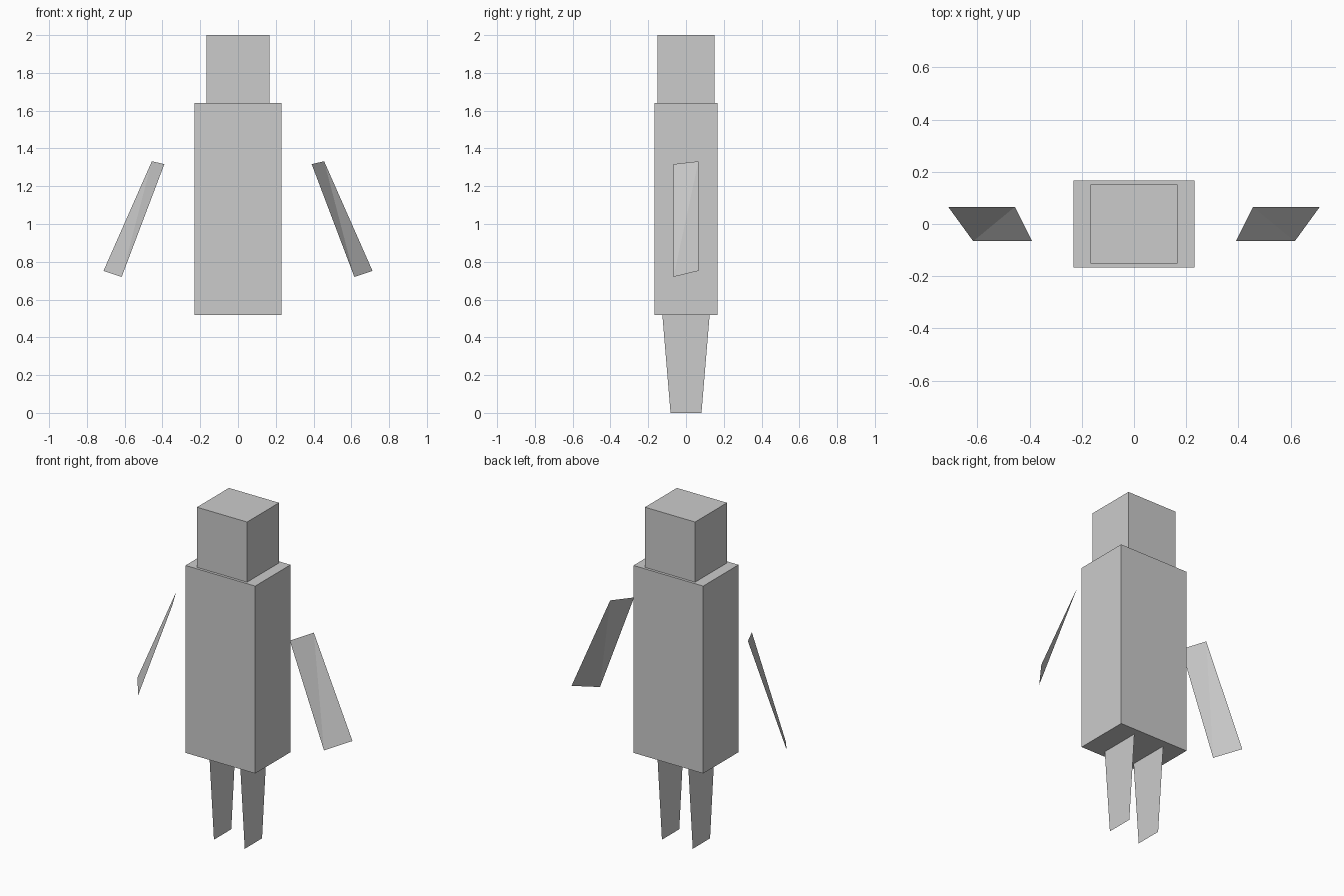
import bpy

if "Cube" in bpy.data.objects:
    bpy.data.objects.remove(bpy.data.objects["Cube"])


def mesh_object(name, verts, faces):
    mesh = bpy.data.meshes.new(name)
    mesh.from_pydata(verts, [], faces)
    mesh.update()
    obj = bpy.data.objects.new(name, mesh)
    bpy.context.collection.objects.link(obj)
    return obj


def box(name, half_x, half_y, z0, z1):
    bpy.ops.mesh.primitive_cube_add(size=2, location=(0, 0, (z0 + z1) / 2))
    obj = bpy.context.object
    obj.name = name
    obj.scale = (half_x, half_y, (z1 - z0) / 2)
    bpy.ops.object.transform_apply(location=True, scale=True)
    return obj


def mirrored_sheet(name, verts, faces):
    # One flat panel per side, the left one reflected with its winding flipped
    mesh_object("right_" + name, verts, faces)
    mesh_object("left_" + name, [(-x, y, z) for x, y, z in verts],
                [f[::-1] for f in faces])


# Solid body blocks
box("torso", 0.231, 0.167, 0.518, 1.64)
box("head", 0.166, 0.151, 1.64, 2.0)

# Legs: thin tapered panels seen edge-on from the front
mirrored_sheet("leg", [(0.102, -0.125, 0.518), (0.102, -0.082, 0),
                       (0.102, 0.082, 0), (0.102, 0.125, 0.518)],
               [(0, 1, 2, 3)])

# Arms: slightly twisted panels, split along one diagonal
mirrored_sheet("arm", [(0.39, -0.066, 1.317), (0.616, -0.066, 0.72),
                       (0.712, 0.066, 0.752), (0.456, 0.066, 1.332)],
               [(0, 1, 3), (1, 2, 3)])
